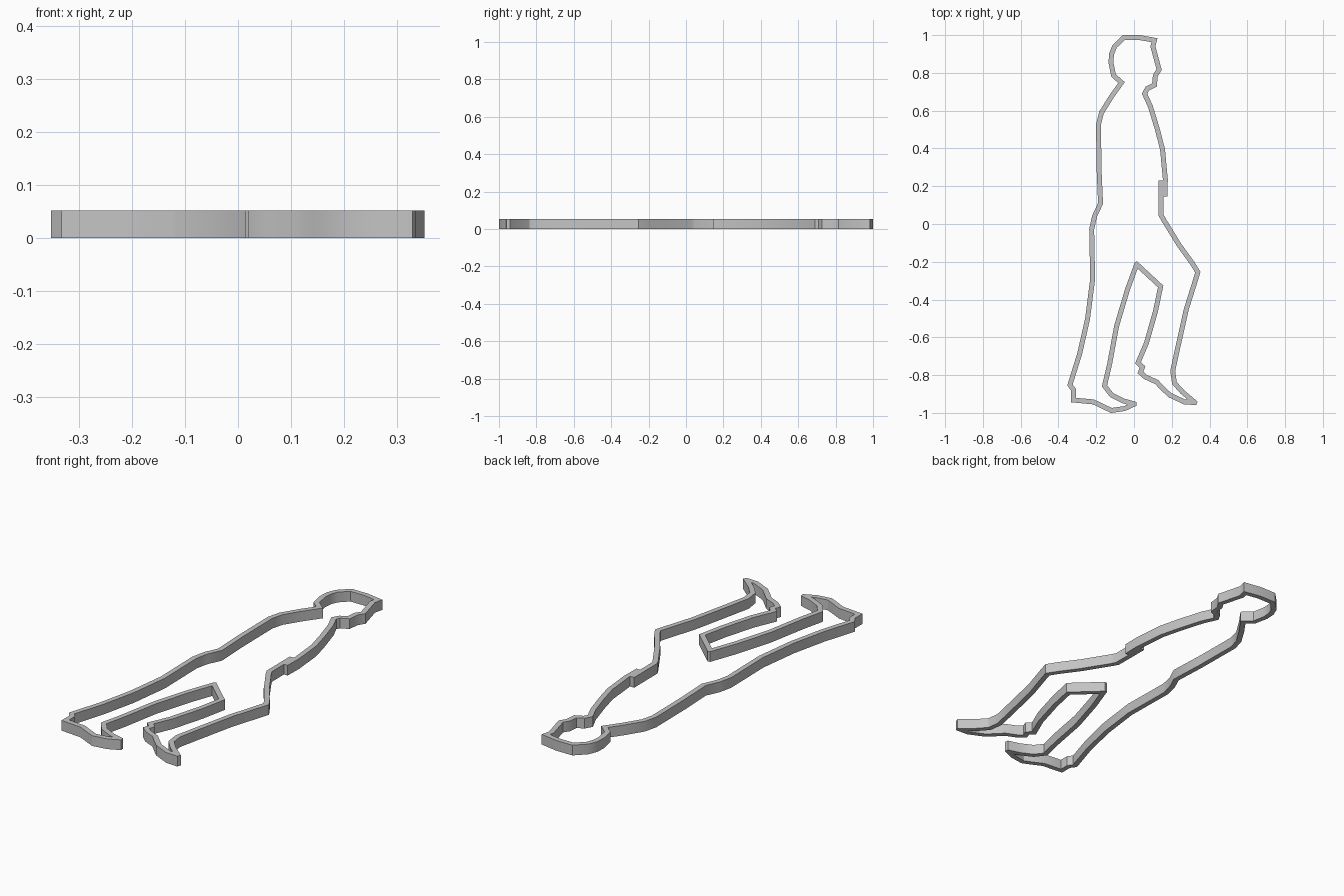
import bpy, bmesh
from mathutils import Vector

if "Cube" in bpy.data.objects:
    bpy.data.objects.remove(bpy.data.objects["Cube"])

HALF = 0.013      # half the wall thickness
HEIGHT = 0.052

# Centre line of the walking figure, clockwise from the hand
front_leg = [(.143, .231), (.144, .046), (.158, .02), (.24, -.113), (.309, -.208),
             (.338, -.255), (.322, -.308), (.277, -.451), (.23, -.662), (.205, -.778),
             (.214, -.842), (.256, -.889), (.322, -.945), (.267, -.942), (.188, -.905),
             (.15, -.868), (.119, -.836), (.061, -.81), (.034, -.786), (.045, -.757),
             (.021, -.735), (.066, -.63), (.114, -.461), (.141, -.331)]
rear_leg = [(.014, -.213), (-.034, -.345), (-.092, -.54), (-.129, -.741), (-.156, -.857),
            (-.119, -.905), (-.055, -.937), (.002, -.953), (-.05, -.977), (-.119, -.987),
            (-.161, -.968), (-.214, -.942), (-.32, -.932), (-.32, -.878), (-.339, -.852),
            (-.288, -.688), (-.246, -.503), (-.219, -.292), (-.224, -.028)]
back = [(-.209, .041), (-.177, .109), (-.185, .29), (-.188, .527), (-.172, .59),
        (-.119, .675), (-.066, .749)]
head = [(-.108, .786), (-.122, .854), (-.119, .9), (-.103, .94), (-.055, .987), (.03, .987),
        (.108, .973), (.1, .94), (.133, .817), (.113, .786), (.108, .735), (.071, .717)]
chest = [(.056, .69), (.087, .622), (.124, .5), (.151, .395), (.166, .236), (.164, .146)]
path = [Vector(p) for p in front_leg + rear_leg + back + head + chest]


def side(d):
    return Vector((-d.y, d.x))


def wall_edges(pts):
    """Left and right edge points of a wall along the path, with blunt tips at sharp turns."""
    pairs = []
    for i, p in enumerate(pts):
        d1 = (p - pts[i - 1]).normalized() if i else None
        d2 = (pts[i + 1] - p).normalized() if i < len(pts) - 1 else None
        d1, d2 = d1 or d2, d2 or d1
        n1, n2 = side(d1), side(d2)
        m = (n1 + n2).normalized()
        miter = m * (HALF / max(m.dot(n1), 0.25))
        if d1.dot(d2) > -0.3:
            pairs.append((p + miter, p - miter))
            continue
        s = 1 if d1.cross(d2) < 0 else -1      # outer side of the turn
        inner = p - s * miter
        for q in (p + s * n1 * HALF + d1 * HALF * .6, p + s * n2 * HALF - d2 * HALF * .6):
            pairs.append((q, inner) if s > 0 else (inner, q))
    return pairs


# Upright wall following the outline
bm = bmesh.new()
rings = []
for a, b in wall_edges(path):
    rings.append([bm.verts.new((q.x, q.y, z)) for q, z in
                  ((a, 0), (b, 0), (b, HEIGHT), (a, HEIGHT))])
for r, s in zip(rings, rings[1:]):
    for k in range(4):
        j = (k + 1) % 4
        bm.faces.new((r[k], r[j], s[j], s[k]))
bm.faces.new(rings[0])
bm.faces.new(rings[-1])
bmesh.ops.remove_doubles(bm, verts=bm.verts, dist=1e-5)
bmesh.ops.recalc_face_normals(bm, faces=bm.faces)
mesh = bpy.data.meshes.new("figure_outline")
bm.to_mesh(mesh)
bm.free()

grey = bpy.data.materials.new("light grey")
grey.diffuse_color = (0.55, 0.55, 0.55, 1)
grey.use_nodes = True
grey.node_tree.nodes["Principled BSDF"].inputs["Base Color"].default_value = grey.diffuse_color
mesh.materials.append(grey)
outline = bpy.data.objects.new("figure_outline", mesh)
bpy.context.collection.objects.link(outline)
bpy.context.view_layer.objects.active = outline
outline.select_set(True)
bpy.ops.object.shade_smooth_by_angle(angle=0.5)
